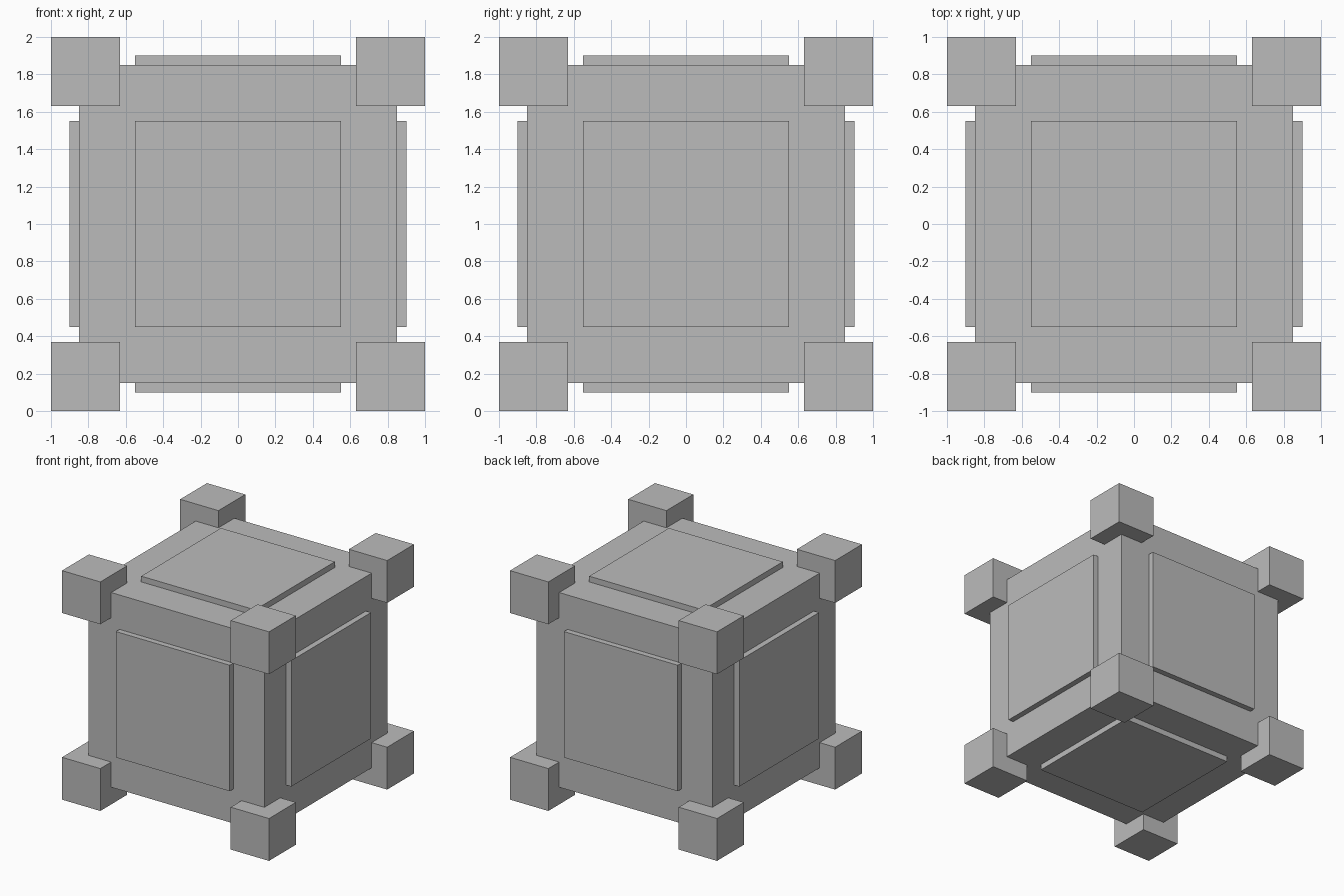
import bpy
from itertools import product
from mathutils import Vector

old = bpy.data.objects.get("Cube")
if old:
    bpy.data.objects.remove(old, do_unlink=True)

CENTRE = Vector((0, 0, 1))
BODY = 0.85       # half width of the core
PANEL = 0.55      # half width of a raised panel
PANEL_TOP = 0.9   # distance of a panel's face from the centre
CORNER = 0.37     # edge of a corner block

grey = bpy.data.materials.new("plain_grey")
grey.use_nodes = True
colour = (0.5, 0.5, 0.5, 1)
grey.diffuse_color = colour
grey.node_tree.nodes["Principled BSDF"].inputs["Base Color"].default_value = colour


def box(name, offset, size):
    bpy.ops.mesh.primitive_cube_add(size=1, location=CENTRE + Vector(offset))
    obj = bpy.context.object
    obj.name = name
    obj.scale = size
    bpy.ops.object.transform_apply(location=False, rotation=False, scale=True)
    obj.data.materials.append(grey)
    return obj


# Core cube
box("body", (0, 0, 0), (2 * BODY,) * 3)

# Raised square panel on each of the six sides
sides = {"right": (0, -1), "left": (0, 1), "front": (1, -1),
         "back": (1, 1), "bottom": (2, -1), "top": (2, 1)}
thickness = PANEL_TOP - BODY
for side, (axis, sign) in sides.items():
    offset = [0, 0, 0]
    size = [2 * PANEL] * 3
    offset[axis] = sign * (BODY + thickness / 2)
    size[axis] = thickness
    box(side + "_panel", offset, size)

# Blocks on the eight corners
reach = 1 - CORNER / 2
for sx, sy, sz in product((-1, 1), repeat=3):
    name = "_".join(("top" if sz > 0 else "bottom",
                     "back" if sy > 0 else "front",
                     "left" if sx > 0 else "right", "corner"))
    box(name, (sx * reach, sy * reach, sz * reach), (CORNER,) * 3)
